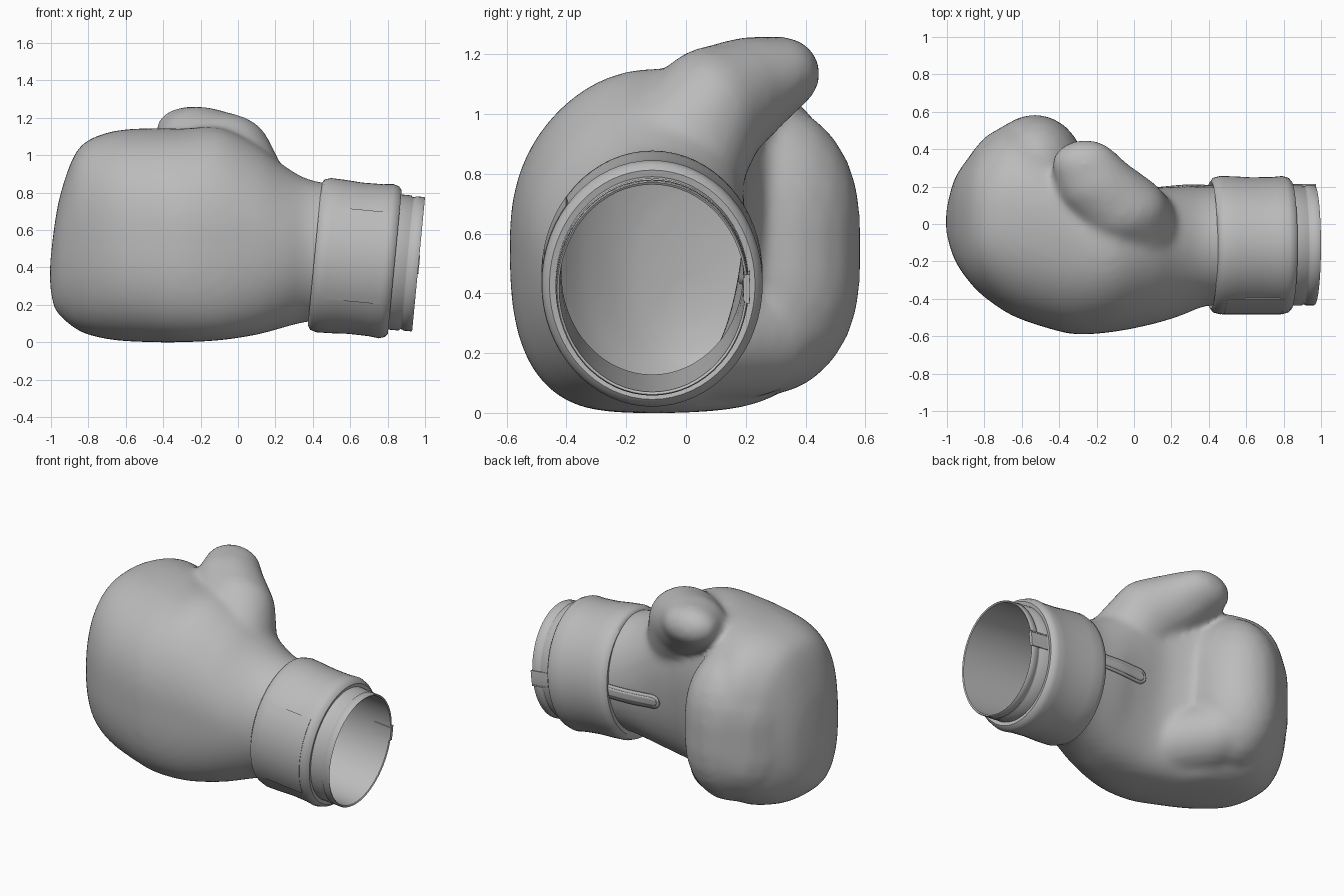
import bpy, bmesh, math
from mathutils import Vector, Matrix

cube = bpy.data.objects.get("Cube")
if cube:
    bpy.data.objects.remove(cube)

mat = bpy.data.materials.new("plain grey")
mat.use_nodes = True
GREY = (0.5, 0.5, 0.5, 1)
mat.diffuse_color = GREY
mat.node_tree.nodes["Principled BSDF"].inputs["Base Color"].default_value = GREY


def finish(name, bm, angle=40):
    bmesh.ops.recalc_face_normals(bm, faces=bm.faces)
    mesh = bpy.data.meshes.new(name)
    bm.to_mesh(mesh)
    bm.free()
    ob = bpy.data.objects.new(name, mesh)
    bpy.context.collection.objects.link(ob)
    mesh.materials.append(mat)
    bpy.ops.object.select_all(action='DESELECT')
    ob.select_set(True)
    bpy.context.view_layer.objects.active = ob
    bpy.ops.object.shade_smooth_by_angle(angle=math.radians(angle))
    return ob


def bridge(bm, rings, cap=True):
    for a, b in zip(rings, rings[1:]):
        for i in range(len(a)):
            j = (i + 1) % len(a)
            bm.faces.new((a[i], a[j], b[j], b[i]))
    if cap:
        bm.faces.new(rings[0])
        bm.faces.new(rings[-1])


def blob(bm, *ellipsoids):
    """Hull around ellipsoids, each given as (centre, radii)."""
    hull = bmesh.new()
    for centre, radii in ellipsoids:
        m = Matrix.Translation(centre) @ Matrix.Diagonal((*radii, 1))
        bmesh.ops.create_icosphere(hull, subdivisions=3, radius=1, matrix=m)
    res = bmesh.ops.convex_hull(hull, input=hull.verts)
    junk = {g for g in res["geom_interior"] + res["geom_unused"]
            if isinstance(g, bmesh.types.BMVert)}
    bmesh.ops.delete(hull, geom=list(junk), context='VERTS')
    tmp = bpy.data.meshes.new("tmp")
    hull.to_mesh(tmp)
    hull.free()
    bm.from_mesh(tmp)
    bpy.data.meshes.remove(tmp)


def power(v, n):
    return math.copysign(abs(v) ** (2 / n), v)


def smooth_rows(rows, steps=4):
    """Catmull-Rom interpolation between rows of numbers."""
    out = []
    for i in range(len(rows) - 1):
        quad = [Vector(rows[min(max(i + k, 0), len(rows) - 1)]) for k in (-1, 0, 1, 2)]
        p, a, b, q = quad
        for s in range(steps):
            t = s / steps
            out.append(a + (b - p) * t / 2 + (p * 2 - a * 5 + b * 4 - q) * t * t / 2
                       + (a * 3 - p - b * 3 + q) * t ** 3 / 2)
    return out + [Vector(rows[-1])]


# Hand: cross-sections along x as
# (x, y low, y high, z low, z high, squareness above, squareness below, lean)
SECTIONS = [
    (-1.005, -.04, .06, .3, .42, 2, 2, 0), (-.985, -.12, .16, .19, .6, 2.1, 2.1, 0),
    (-.95, -.21, .26, .14, .79, 2.3, 2.3, 0), (-.88, -.31, .36, .08, .99, 2.4, 2.5, 0),
    (-.8, -.39, .45, .04, 1.08, 2.4, 2.6, .02), (-.65, -.49, .53, .01, 1.13, 2.4, 2.7, .05),
    (-.45, -.56, .44, 0, 1.14, 2.4, 2.8, .1), (-.3, -.59, .29, 0, 1.135, 2.3, 2.8, .15),
    (-.1, -.575, .2, .01, 1.14, 2.15, 2.8, .2), (.1, -.535, .19, .04, 1.05, 2.1, 2.5, .2),
    (.25, -.49, .2, .08, .94, 2, 2.2, .1), (.38, -.44, .2, .11, .87, 2, 2, 0),
    (.55, -.43, .2, .11, .84, 2, 2, 0)]
bm = bmesh.new()
rings = []
for x, y0, y1, z0, z1, above, below, lean in smooth_rows(SECTIONS):
    ring = []
    for i in range(64):
        c, s = math.cos(math.tau * i / 64), math.sin(math.tau * i / 64)
        n = above if s > 0 else below
        dy = (y1 - y0) / 2 * power(c, n)
        dz = (z1 - z0) / 2 * power(s, n)
        ring.append(bm.verts.new((x, (y0 + y1) / 2 + dy + .6 * lean * dz * max(c, 0),
                                  (z0 + z1) / 2 + dz + lean * dy * max(s, 0))))
    rings.append(ring)
bridge(bm, rings)

# Curled fingers: domed face, tips against the palm, and heel below
blob(bm, ((-.6, .16, .42), (.33, .38, .38)), ((-.6, .16, .66), (.33, .38, .38)),
     ((-.53, .28, .46), (.27, .305, .4)), ((-.53, .28, .64), (.27, .305, .4)))
blob(bm, ((-.26, -.05, .25), (.2, .25, .21)), ((-.43, .2, .26), (.2, .25, .21)))

# Thumb
THUMB = [((.11, -.1, .7), (.18, .26, .24)), ((.04, -.03, .85), (.21, .23, .24)),
         ((-.07, .08, 1.01), (.25, .2, .215)), ((-.2, .21, 1.09), (.22, .17, .17)),
         ((-.26, .32, 1.135), (.18, .13, .125))]
for a, b in zip(THUMB, THUMB[1:]):
    blob(bm, a, b)

# Fuse the padding into one soft shell and open it at the wrist
raw = finish("padding_source", bm)
remesh = raw.modifiers.new("fuse", 'REMESH')
remesh.mode = 'VOXEL'
remesh.voxel_size = .02
soft = raw.modifiers.new("soften", 'SMOOTH')
soft.factor = .5
soft.iterations = 14
bpy.context.view_layer.update()
fused = bpy.data.meshes.new_from_object(
    raw.evaluated_get(bpy.context.evaluated_depsgraph_get()))
bpy.data.objects.remove(raw)
bm = bmesh.new()
bm.from_mesh(fused)
bpy.data.meshes.remove(fused)
bmesh.ops.bisect_plane(bm, geom=bm.verts[:] + bm.edges[:] + bm.faces[:],
                       plane_co=(.46, 0, .47), plane_no=(1, 0, -.1), clear_outer=True)
hand = finish("hand_padding", bm, 80)

# Cuff frame: tilted axis running out from the wrist
TILT = math.radians(5.5)
AXIS = Vector((math.cos(TILT), 0, -math.sin(TILT)))
UP = Vector((math.sin(TILT), 0, math.cos(TILT)))
ORIGIN = Vector((.41, -.113, .47))


def cuff_point(s, k, a):
    return (ORIGIN + AXIS * s + Vector((0, 1, 0)) * (.366 * k * math.cos(a))
            + UP * (.41 * k * math.sin(a)))


def revolve(name, profile):
    bm = bmesh.new()
    bridge(bm, [[bm.verts.new(cuff_point(s, k, math.tau * i / 64)) for i in range(64)]
                for s, k in profile], cap=False)
    return finish(name, bm, 50)


revolve("padded_cuff", [(.01, .84), (0, .93), (.015, .985), (.05, 1.01), (.12, 1.005),
                        (.22, .99), (.33, .995), (.385, 1.01), (.415, .985),
                        (.43, .94), (.425, .88)])
revolve("wrist_sleeve", [(.38, .885), (.485, .885), (.494, .865), (.504, .865),
                         (.51, .88), (.553, .88), (.558, .87), (.553, .85),
                         (.4, .845), (.2, .835), (.03, .83)])


def curved_plate(name, s0, s1, a0, a1, k_in, k_out, steps=14):
    """Closed plate following the cuff between two angles."""
    bm = bmesh.new()
    rows = []
    for i in range(steps + 1):
        a = math.radians(a0 + (a1 - a0) * i / steps)
        rows.append([bm.verts.new(cuff_point(s, k, a)) for s, k in
                     ((s0, k_in), (s0, k_out), ((s0 + s1) / 2, k_out),
                      (s1, k_out), (s1, k_in))])
    bridge(bm, rows)
    return finish(name, bm, 40)


# Closure patch on the front, and the strap loop over the sleeve rings
curved_plate("closure_patch", .065, .375, 141, 214, .97, 1.014)
curved_plate("strap_loop", .44, .562, -7, 6, .835, .893, 4)
for i, a in enumerate((-8, 6)):
    curved_plate(f"loop_stitch_{i}", .44, .562, a, a + 1.5, .85, .9, 2)


# Pull tab on the palm with a raised centre
def tab(name, x_end, half, offset, thickness):
    bm = bmesh.new()
    rows = []
    for i in range(19):
        x = x_end + (.45 - x_end) * (i / 18) ** 1.5
        d = min(x - x_end, half)
        w = max(math.sqrt(max(2 * half * d - d * d, 0)), .003)
        rows.append([bm.verts.new((x, .25, .47 + w * t)) for t in (-1, -.5, 0, .5, 1)])
    for a, b in zip(rows, rows[1:]):
        for j in range(4):
            bm.faces.new((a[j], a[j + 1], b[j + 1], b[j]))
    ob = finish(name, bm)
    wrap = ob.modifiers.new("follow", 'SHRINKWRAP')
    wrap.target = hand
    wrap.wrap_method = 'NEAREST_SURFACEPOINT'
    wrap.wrap_mode = 'ABOVE_SURFACE'
    wrap.offset = offset
    thick = ob.modifiers.new("thickness", 'SOLIDIFY')
    thick.thickness = thickness
    thick.offset = 0


tab("pull_tab", .06, .05, .004, .008)
tab("pull_tab_centre", .08, .03, .008, .006)
